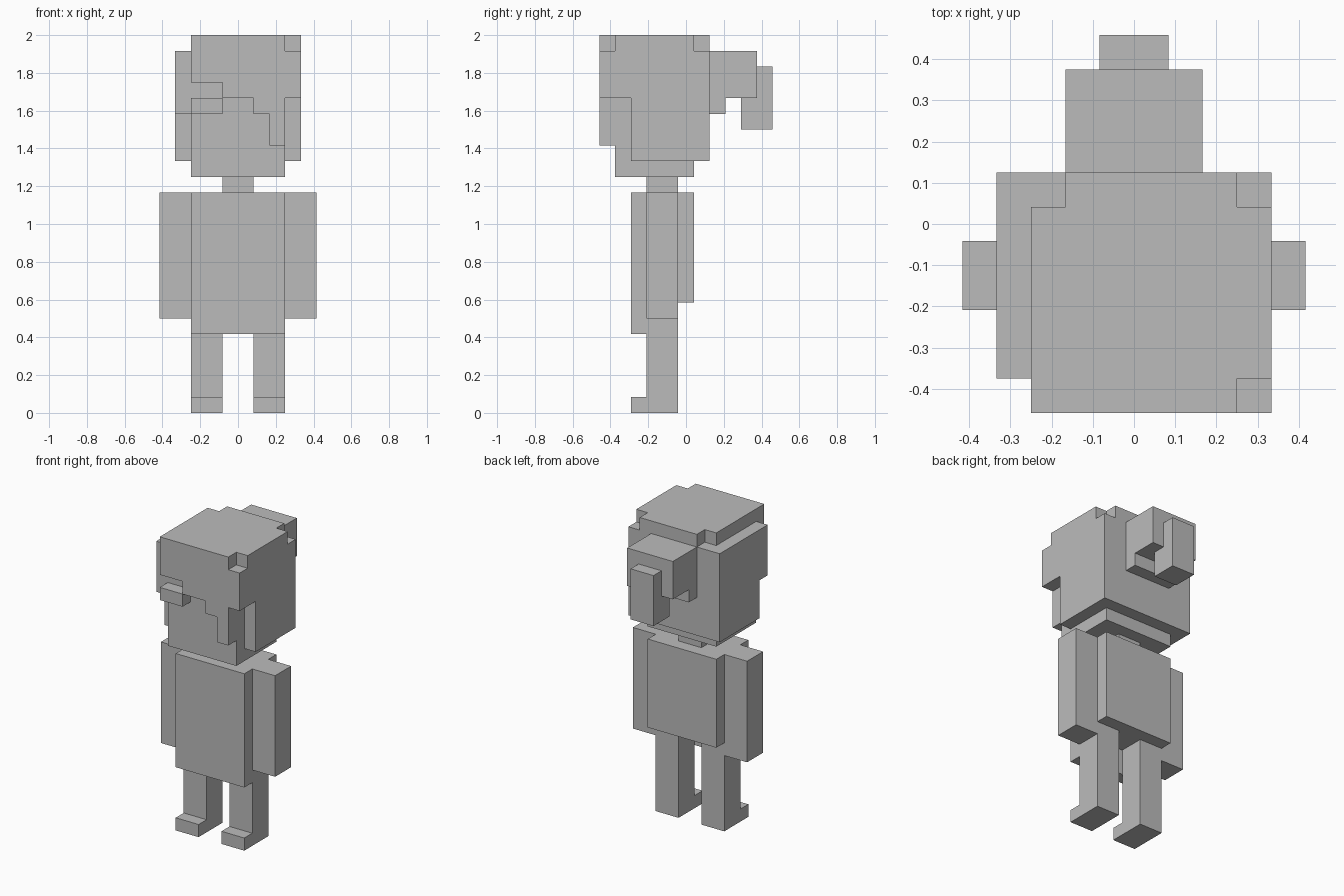
import bpy
import bmesh
import math
from mathutils import Vector

UNIT = 1 / 12      # edge length of one block
DEPTH_MID = 5.5    # block depth that lies on y = 0

cube = bpy.data.objects.get("Cube")
if cube:
    bpy.data.objects.remove(cube, do_unlink=True)

grey = bpy.data.materials.new("plain_grey")
grey.use_nodes = True
grey.diffuse_color = (0.5, 0.5, 0.5, 1)
grey.node_tree.nodes["Principled BSDF"].inputs["Base Color"].default_value = (0.5, 0.5, 0.5, 1)


def cells(x, y, z):
    """All block cells within the given ranges."""
    return {(i, j, k) for i in range(*x) for j in range(*y) for k in range(*z)}


def part(name, *boxes):
    """Fuse boxes of blocks into one clean shell, keeping only outer faces."""
    solid = set().union(*(cells(*b) for b in boxes))
    bm = bmesh.new()
    for cell in solid:
        for axis in range(3):
            for side in (0, 1):
                near = list(cell)
                near[axis] += 2 * side - 1
                if tuple(near) in solid:
                    continue
                loop = []
                for u, v in ((0, 0), (1, 0), (1, 1), (0, 1)):
                    p = list(cell)
                    p[axis] += side
                    p[(axis + 1) % 3] += u
                    p[(axis + 2) % 3] += v
                    loop.append(bm.verts.new((Vector(p) - Vector((0, DEPTH_MID, 0))) * UNIT))
                bm.faces.new(loop if side else loop[::-1])
    bmesh.ops.remove_doubles(bm, verts=bm.verts, dist=UNIT / 100)
    bmesh.ops.dissolve_limit(bm, angle_limit=math.radians(1), verts=bm.verts, edges=bm.edges)
    mesh = bpy.data.meshes.new(name)
    bm.to_mesh(mesh)
    bm.free()
    mesh.materials.append(grey)
    obj = bpy.data.objects.new(name, mesh)
    bpy.context.collection.objects.link(obj)
    return obj


# Legs with feet, and arms, on both sides
for side, leg_x, arm_x in (("right", (-3, -1), (-5, -3)), ("left", (1, 3), (3, 5))):
    part(side + "_leg", (leg_x, (3, 5), (0, 7)), (leg_x, (2, 3), (0, 1)))
    part(side + "_arm", (arm_x, (3, 5), (6, 14)))

# Torso with a longer front panel
part("torso", ((-3, 3), (3, 6), (7, 14)), ((-3, 3), (2, 3), (5, 14)))

# Neck and head
part("neck", ((-1, 1), (3, 5), (14, 15)))
part("head", ((-3, 3), (1, 6), (15, 23)))

# Hair shell
part("hair",
     # crown
     ((-3, 3), (0, 6), (23, 24)), ((-2, 3), (6, 7), (23, 24)), ((3, 4), (1, 6), (23, 24)),
     # back and sides
     ((-4, 4), (6, 7), (16, 23)), ((-4, -3), (2, 6), (16, 23)), ((3, 4), (2, 6), (16, 23)),
     # temples
     ((-4, -3), (1, 2), (19, 23)), ((3, 4), (0, 2), (20, 23)),
     # stepped fringe
     ((-3, -1), (0, 1), (21, 23)), ((-1, 1), (0, 1), (20, 23)),
     ((1, 2), (0, 1), (19, 23)), ((2, 3), (0, 1), (17, 23)))

# Small bar over the right side of the face
part("face_bar", ((-3, -1), (0, 1), (19, 20)))

# Ponytail
part("ponytail",
     ((-2, 2), (7, 10), (20, 23)), ((-2, 2), (7, 8), (19, 20)),
     ((-1, 1), (9, 11), (18, 22)))
